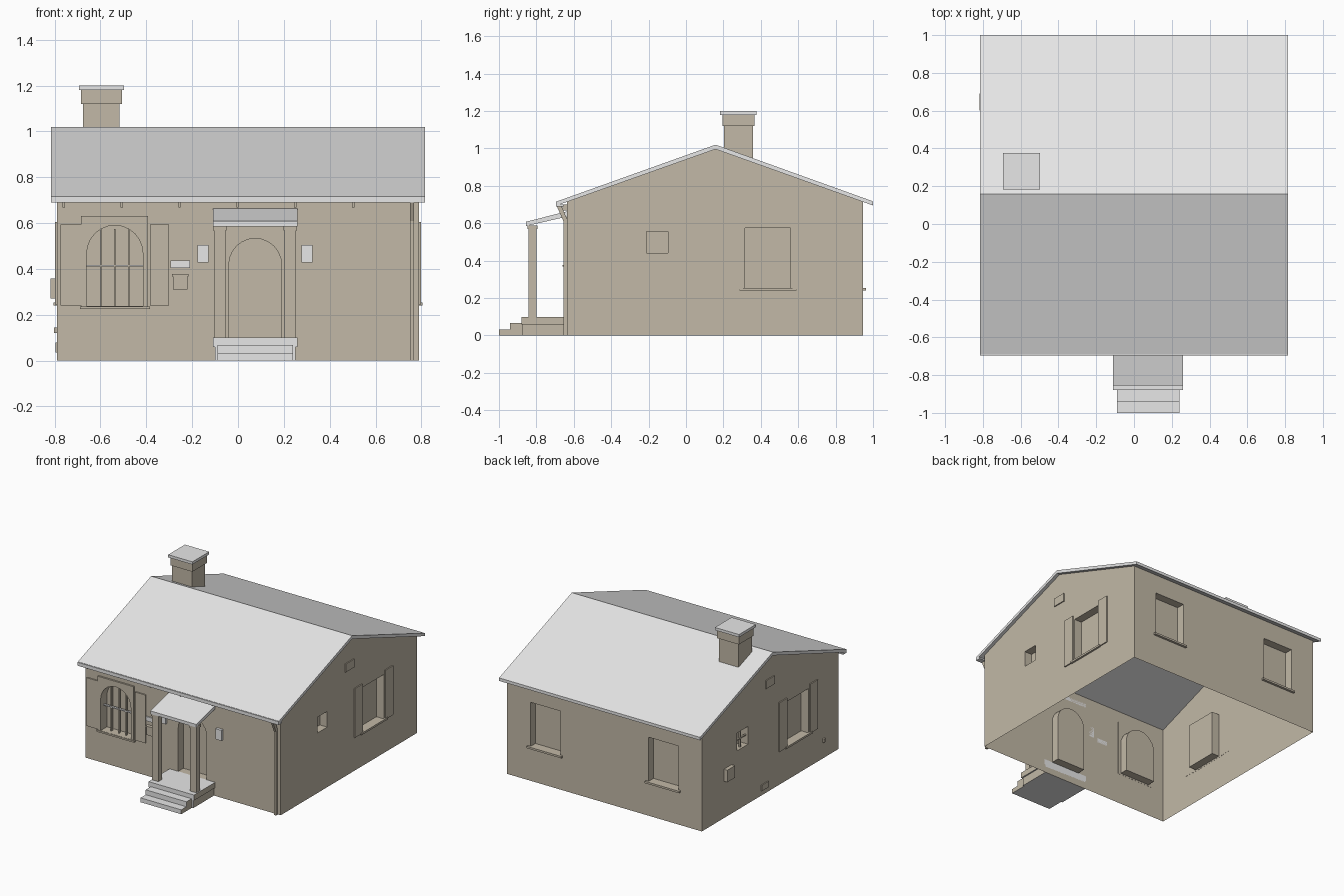
import bpy, bmesh, math
from mathutils import Vector

if "Cube" in bpy.data.objects:
    bpy.data.objects.remove(bpy.data.objects["Cube"])


def material(name, rgb):
    m = bpy.data.materials.new(name)
    m.use_nodes = True
    m.diffuse_color = (*rgb, 1)
    m.node_tree.nodes["Principled BSDF"].inputs["Base Color"].default_value = (*rgb, 1)
    return m


TAUPE = material("taupe plaster", (0.54, 0.483, 0.385))
GREY = material("light grey", (0.8, 0.8, 0.8))


def prism(name, points, axis, a, b, mat=TAUPE):
    """Extrude a profile: axis x takes (y, z) points, axis y takes (x, z) points."""
    bm = bmesh.new()

    def place(p, d):
        return (d, p[0], p[1]) if axis == "x" else (p[0], d, p[1])

    start = [bm.verts.new(place(p, a)) for p in points]
    end = [bm.verts.new(place(p, b)) for p in points]
    bm.faces.new(start)
    bm.faces.new(end[::-1])
    n = len(points)
    for i in range(n):
        j = (i + 1) % n
        bm.faces.new((start[i], end[i], end[j], start[j]))
    bmesh.ops.recalc_face_normals(bm, faces=bm.faces)
    mesh = bpy.data.meshes.new(name)
    bm.to_mesh(mesh)
    bm.free()
    mesh.materials.append(mat)
    ob = bpy.data.objects.new(name, mesh)
    bpy.context.collection.objects.link(ob)
    return ob


def box(name, x, y, z, mat=TAUPE):
    rect = [(x[0], z[0]), (x[1], z[0]), (x[1], z[1]), (x[0], z[1])]
    return prism(name, rect, "y", y[0], y[1], mat)


def arch(x0, x1, z0, top, steps=12):
    r, c = (x1 - x0) / 2, (x0 + x1) / 2
    curve = [(c + r * math.cos(math.pi * i / steps),
              top - r + r * math.sin(math.pi * i / steps)) for i in range(steps + 1)]
    return [(x0, z0), (x1, z0)] + curve


def cut(ob, cutters):
    for c in cutters:
        m = ob.modifiers.new("recess", "BOOLEAN")
        m.operation = "DIFFERENCE"
        m.solver = "EXACT"
        m.object = c
    deps = bpy.context.evaluated_depsgraph_get()
    mesh = bpy.data.meshes.new_from_object(ob.evaluated_get(deps))
    ob.modifiers.clear()
    ob.data = mesh


def colour_by_normal(ob, test, mat):
    ob.data.materials.append(mat)
    for f in ob.data.polygons:
        if test(f.normal):
            f.material_index = len(ob.data.materials) - 1


W, FRONT, BACK, RIDGE = 0.79, -0.635, 0.945, 0.158
DEPTH = 0.06
WIN_Z = (0.25, 0.575)

# Walls with recessed openings
walls = prism("walls", [(FRONT, 0), (BACK, 0), (BACK, 0.715), (RIDGE, 0.996), (FRONT, 0.715)],
              "x", -W, W)
right_wall = (W - DEPTH, W + 0.05)
left_wall = (-W - 0.05, -W + DEPTH)
back_wall = (BACK - DEPTH, BACK + 0.05)
window_arch = prism("window_cutter", arch(-0.66, -0.415, 0.238, 0.59), "y", -0.7, FRONT + DEPTH)
door_arch = prism("door_cutter", arch(-0.04, 0.19, 0.1, 0.533), "y", -0.7, FRONT + DEPTH)
cutters = [
    window_arch, door_arch,
    box("cutter", right_wall, (0.315, 0.56), WIN_Z),
    box("cutter", right_wall, (-0.21, -0.095), (0.44, 0.555)),
    box("cutter", left_wall, (-0.29, -0.045), WIN_Z),
    box("cutter", left_wall, (0.41, 0.54), (0.435, 0.565)),
    box("cutter", (0.356, 0.6), back_wall, WIN_Z),
    box("cutter", (-0.6, -0.356), back_wall, WIN_Z),
]
cut(walls, cutters)

# Bay surround shares the arched opening
surround = box("front_window_surround", (-0.686, -0.393), (-0.648, FRONT + 0.001), (0.227, 0.63))
cut(surround, [window_arch])
for c in cutters:
    bpy.data.objects.remove(c)

# Open the shell below and under the roof
bm = bmesh.new()
bm.from_mesh(walls.data)
bm.normal_update()
open_faces = [f for f in bm.faces if f.normal.z < -0.5 and f.calc_center_median().z < 0.01
              or f.normal.z > 0.5 and f.calc_center_median().z > 0.7]
bmesh.ops.delete(bm, geom=open_faces, context="FACES")
bm.to_mesh(walls.data)
bm.free()

# Roof
prism("roof", [(-0.69, 0.695), (RIDGE, 0.996), (1.0, 0.695), (1.0, 0.717),
               (RIDGE, 1.02), (-0.69, 0.717)], "x", -0.815, 0.815, GREY)

# Gutter, brackets and downpipe
prism("gutter", [(-0.695, 0.715), (-0.695, 0.69), (-0.655, 0.69), (-0.655, 0.7),
                 (-0.69, 0.7), (-0.69, 0.715)], "x", -0.815, 0.815, GREY)
for i in range(6):
    x = -0.76 + i * 0.2525
    box("gutter_bracket", (x - 0.005, x + 0.005), (-0.66, FRONT), (0.668, 0.7))
prism("downpipe_elbow", [(-0.69, 0.69), (-0.665, 0.69), (-0.637, 0.625), (-0.655, 0.61)],
      "x", 0.75, 0.768)
box("downpipe", (0.75, 0.768), (-0.655, -0.637), (0, 0.625))

# Chimney
box("chimney", (-0.677, -0.517), (0.203, 0.358), (0.9, 1.12))
box("chimney_collar", (-0.685, -0.507), (0.195, 0.366), (1.12, 1.18))
box("chimney_cap", (-0.694, -0.498), (0.183, 0.377), (1.18, 1.2), GREY)

# Front window bars, sill and shutters
for x in (-0.598, -0.537, -0.477):
    box("front_window_bar", (x - 0.003, x + 0.003), (-0.615, -0.6), (0.238, 0.575))
box("front_window_crossbar", (-0.66, -0.415), (-0.615, -0.6), (0.41, 0.418), GREY)
box("front_window_sill", (-0.69, -0.385), (-0.655, FRONT), (0.225, 0.237))
for x in ((-0.775, -0.686), (-0.383, -0.3)):
    box("front_shutter", x, (-0.645, FRONT), (0.24, 0.593))

# Gable windows: sill, shutters, vent
for side, y0, y1 in ((1, 0.315, 0.56), (-1, -0.29, -0.045)):
    def span(out):
        return tuple(sorted((side * (W - 0.001), side * (W + out))))
    box("gable_sill", span(0.014), (y0 - 0.03, y1 + 0.03), (0.24, 0.254))
    box("gable_shutter", span(0.008), (y0 - 0.1, y0 - 0.01), (0.245, 0.605))
    box("gable_shutter", span(0.008), (y1 + 0.01, y1 + 0.1), (0.245, 0.605))
    box("gable_vent", span(0.008), (0.108, 0.21), (0.765, 0.825))

# Small left window cross bars
box("small_window_bar", (-0.775, -0.762), (0.471, 0.479), (0.435, 0.565))
box("small_window_crossbar", (-0.775, -0.762), (0.41, 0.54), (0.496, 0.504))

# Left wall fittings
box("meter_box", (-0.818, -W), (0.6, 0.69), (0.27, 0.358))
box("low_vent", (-0.797, -W), (0.18, 0.26), (0.035, 0.078))
box("tap", (-0.803, -W), (-0.47, -0.45), (0.12, 0.145))

# Back window sills
for x in (-0.478, 0.478):
    box("back_sill", (x - 0.14, x + 0.14), (BACK - 0.001, 0.962), (0.24, 0.254))

# Porch steps: grey treads with plastered ends
steps = [
    box("porch_platform", (-0.11, 0.26), (-0.88, FRONT), (0.06, 0.1), GREY),
    box("porch_base", (-0.1, 0.25), (-0.875, FRONT), (0, 0.06), GREY),
    box("upper_step", (-0.09, 0.24), (-0.94, -0.875), (0, 0.068), GREY),
    box("lower_step", (-0.09, 0.24), (-1.0, -0.94), (0, 0.032), GREY),
]
for s in steps:
    colour_by_normal(s, lambda n: abs(n.x) > 0.5, TAUPE)

# Porch posts and canopy
for x in (-0.08, 0.228):
    box("porch_post", (x - 0.025, x + 0.025), (-0.843, -0.8), (0.1, 0.585))
    box("post_capital", (x - 0.03, x + 0.03), (-0.848, -0.795), (0.568, 0.588))
prism("porch_canopy", [(-0.855, 0.585), (FRONT, 0.636), (FRONT, 0.664), (-0.855, 0.608)],
      "x", -0.11, 0.26, GREY)

# Lamps, letter box and plaque
for x in (-0.153, 0.3):
    box("wall_lamp", (x - 0.024, x + 0.024), (-0.655, FRONT), (0.428, 0.505), GREY)
box("plaque", (-0.295, -0.21), (-0.643, FRONT), (0.405, 0.437), GREY)
box("letter_box", (-0.283, -0.221), (-0.655, FRONT), (0.31, 0.37))
box("letter_box_lid", (-0.288, -0.216), (-0.66, FRONT), (0.368, 0.377))
